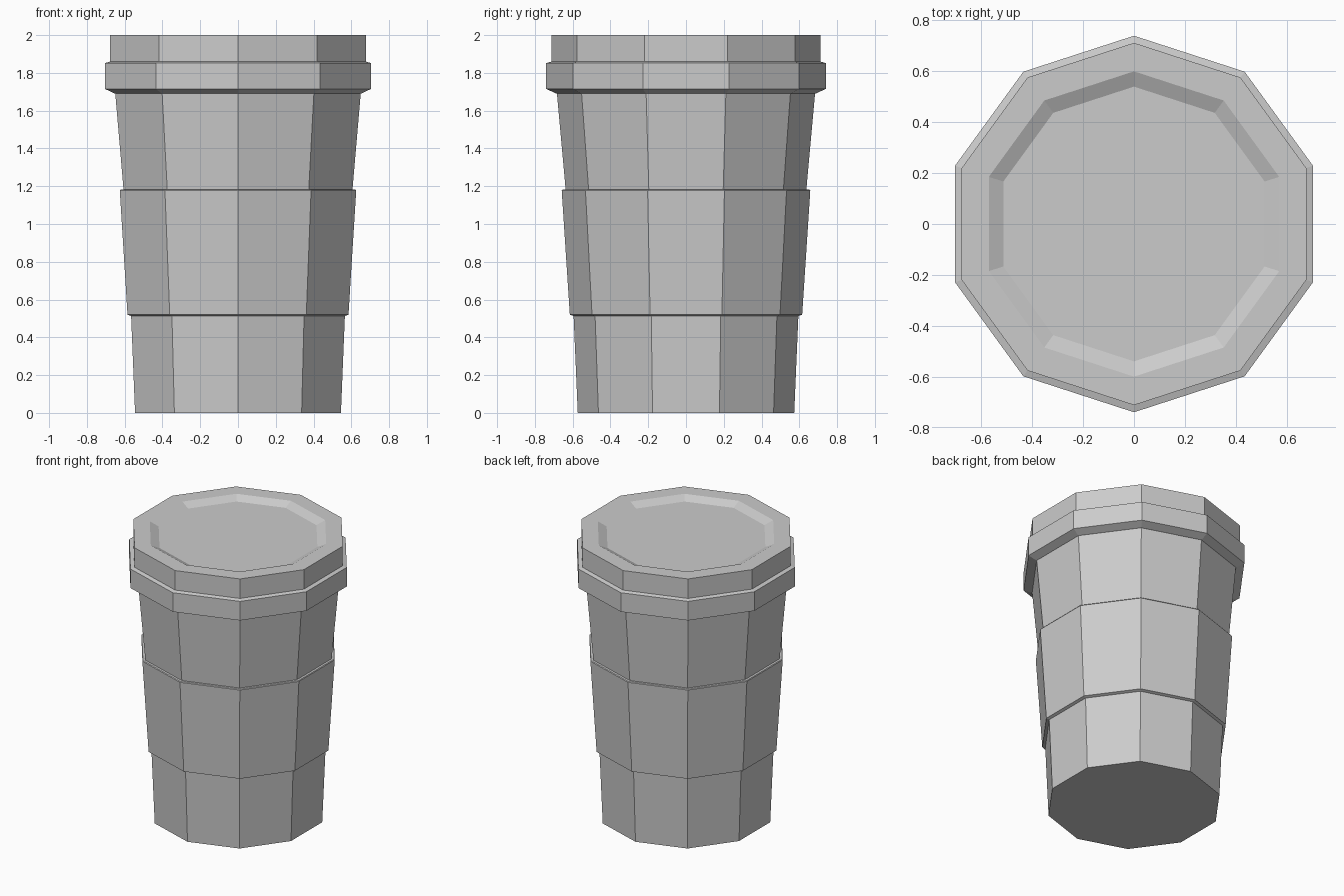
import bpy, bmesh, math

if "Cube" in bpy.data.objects:
    bpy.data.objects.remove(bpy.data.objects["Cube"])

SIDES = 10


def lathe(name, profile, ring=False):
    """Revolve (radius, z) points into a ten-sided solid; ring joins last to first."""
    bm = bmesh.new()
    loops = []
    for r, z in profile:
        angles = [math.pi / 2 + i * math.tau / SIDES for i in range(SIDES)]
        loops.append([bm.verts.new((r * math.cos(a), r * math.sin(a), z)) for a in angles])
    pairs = list(zip(loops, loops[1:]))
    if ring:
        pairs.append((loops[-1], loops[0]))
    else:
        bm.faces.new(loops[0])
        bm.faces.new(loops[-1])
    for a, b in pairs:
        for i in range(SIDES):
            j = (i + 1) % SIDES
            bm.faces.new((a[i], a[j], b[j], b[i]))
    bmesh.ops.recalc_face_normals(bm, faces=bm.faces)
    mesh = bpy.data.meshes.new(name)
    bm.to_mesh(mesh)
    bm.free()
    obj = bpy.data.objects.new(name, mesh)
    bpy.context.collection.objects.link(obj)
    return obj


# Tapered paper cup
lathe("cup_body", [(0.573, 0), (0.595, 0.515), (0.637, 1.18), (0.684, 1.70)])

# Grip sleeve around the middle
lathe("sleeve", [(0.593, 0.512), (0.615, 0.52), (0.658, 1.177),
                 (0.654, 1.182), (0.635, 1.182)], ring=True)

# Lid with flared rim, stepped wall and shallow recessed top
lathe("lid", [(0.685, 1.69), (0.74, 1.715), (0.74, 1.852), (0.712, 1.86),
              (0.712, 2.0), (0.60, 2.0), (0.54, 1.972)])
